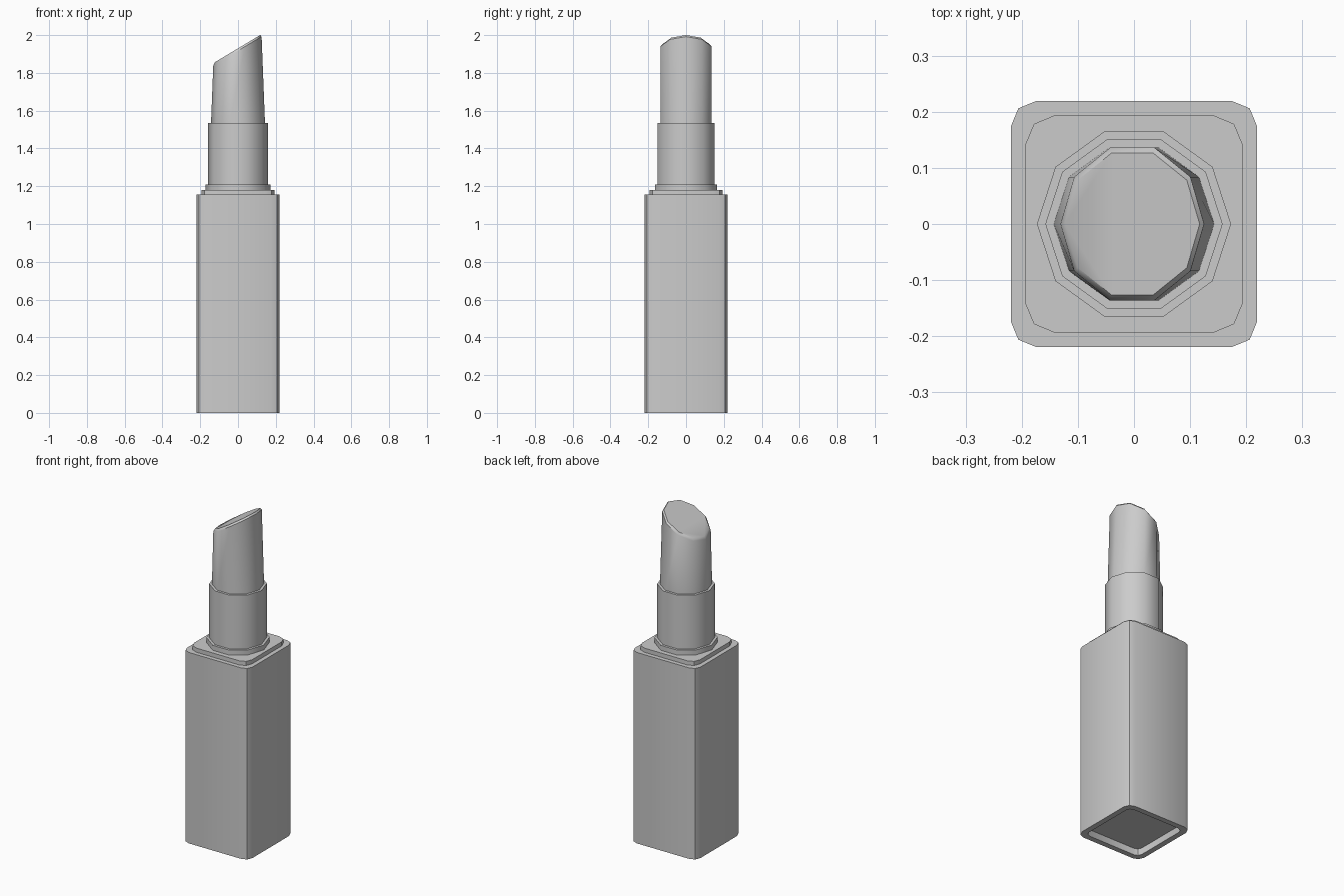
import bpy, bmesh
from math import cos, sin, pi, radians

if "Cube" in bpy.data.objects:
    bpy.data.objects.remove(bpy.data.objects["Cube"])


def loft(name, rings):
    """Skin a closed solid through rings of equal point count."""
    bm = bmesh.new()
    loops = [[bm.verts.new(p) for p in ring] for ring in rings]
    n = len(loops[0])
    for a, b in zip(loops, loops[1:]):
        for i in range(n):
            j = (i + 1) % n
            bm.faces.new((a[i], a[j], b[j], b[i]))
    bm.faces.new(loops[0][::-1])
    bm.faces.new(loops[-1])
    bmesh.ops.recalc_face_normals(bm, faces=bm.faces)
    mesh = bpy.data.meshes.new(name)
    bm.to_mesh(mesh)
    bm.free()
    obj = bpy.data.objects.new(name, mesh)
    bpy.context.collection.objects.link(obj)
    bpy.ops.object.select_all(action='DESELECT')
    obj.select_set(True)
    bpy.context.view_layer.objects.active = obj
    bpy.ops.object.shade_smooth_by_angle(angle=radians(40))
    return obj


def square(h, r, z):
    """Square of half width h, corners rounded by r in two steps."""
    pts = []
    for k in range(4):
        mid = pi / 4 + k * pi / 2
        cx = (h - r) * (1 if cos(mid) > 0 else -1)
        cy = (h - r) * (1 if sin(mid) > 0 else -1)
        for d in (-pi / 4, 0, pi / 4):
            pts.append((cx + r * cos(mid + d), cy + r * sin(mid + d), z))
    return pts


def decagon(rx, ry, z, slope=0, cx=0):
    pts = []
    for i in range(10):
        a = i * pi / 5
        x = cx + rx * cos(a)
        pts.append((x, ry * sin(a), z + slope * x))
    return pts


# Square case with a recessed underside
loft("case", [square(0.186, 0.03, 0.04), square(0.186, 0.03, 0),
              square(0.219, 0.044, 0), square(0.219, 0.044, 1.155)])

# Stepped plate on top of the case
loft("case_lip", [square(0.193, 0.05, 1.15), square(0.193, 0.05, 1.18)])

# Ten-sided collar and inner tube
loft("collar", [decagon(0.173, 0.173, 1.175), decagon(0.173, 0.173, 1.21)])
loft("inner_tube", [decagon(0.158, 0.158, 1.205), decagon(0.158, 0.158, 1.535)])

# Tapered stick with slanted, softly bevelled tip
loft("lipstick", [decagon(0.143, 0.143, 1.53),
                  decagon(0.128, 0.143, 1.917, 0.6, -0.003),
                  decagon(0.120, 0.133, 1.930, 0.6, -0.003)])
